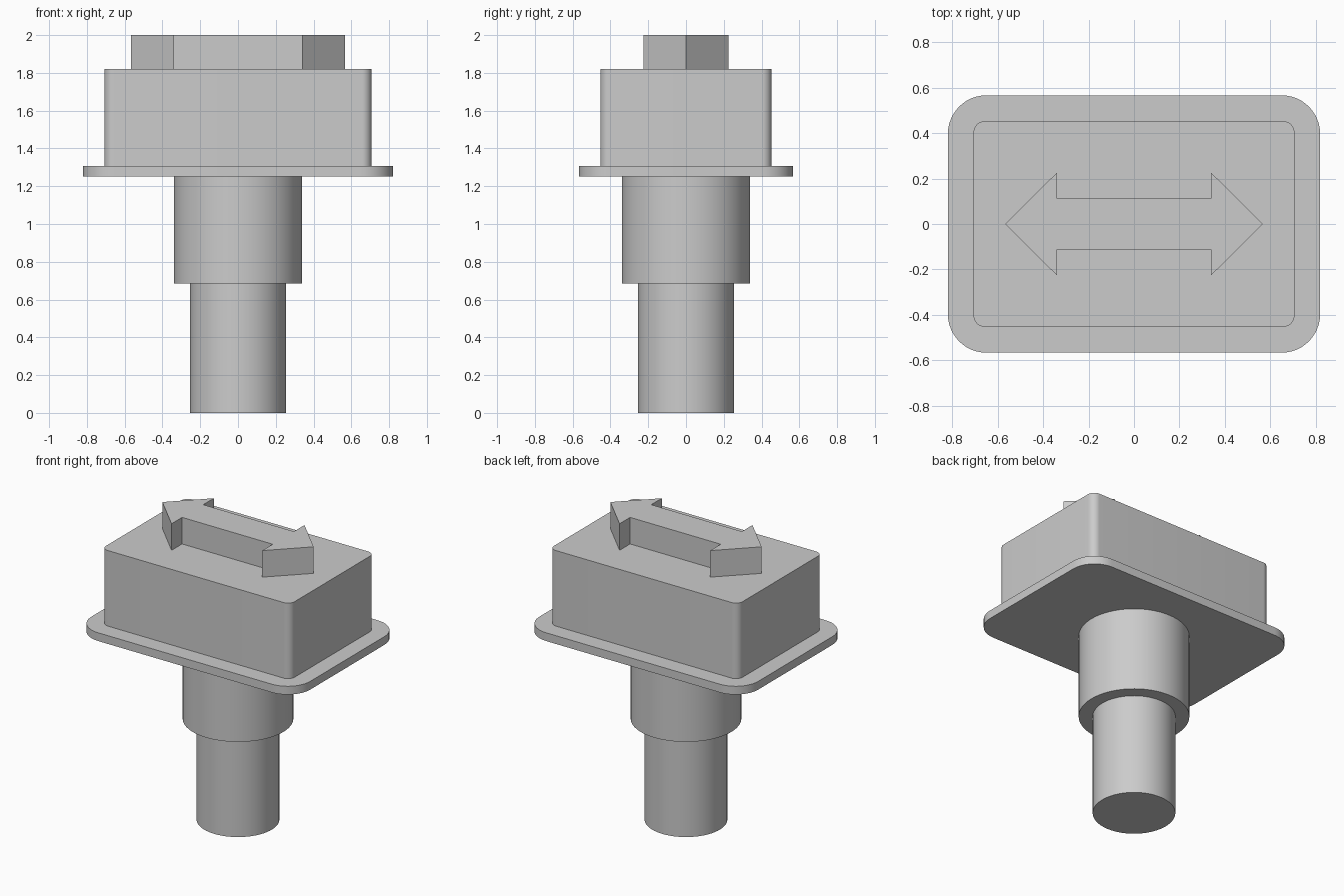
import bpy
import bmesh
from math import cos, sin, pi, radians

cube = bpy.data.objects.get("Cube")
if cube:
    bpy.data.objects.remove(cube, do_unlink=True)

grey = bpy.data.materials.new("plain_grey")
grey.use_nodes = True
colour = (0.6, 0.6, 0.6, 1)
grey.diffuse_color = colour
grey.node_tree.nodes["Principled BSDF"].inputs["Base Color"].default_value = colour


def prism(name, outline, bottom, top):
    """Extrude a flat outline between two heights."""
    bm = bmesh.new()
    face = bm.faces.new([bm.verts.new((x, y, bottom)) for x, y in outline])
    extruded = bmesh.ops.extrude_face_region(bm, geom=[face])["geom"]
    verts = [v for v in extruded if isinstance(v, bmesh.types.BMVert)]
    bmesh.ops.translate(bm, verts=verts, vec=(0, 0, top - bottom))
    bmesh.ops.recalc_face_normals(bm, faces=bm.faces)
    mesh = bpy.data.meshes.new(name)
    bm.to_mesh(mesh)
    bm.free()
    mesh.materials.append(grey)
    obj = bpy.data.objects.new(name, mesh)
    bpy.context.collection.objects.link(obj)
    bpy.ops.object.select_all(action="DESELECT")
    obj.select_set(True)
    bpy.context.view_layer.objects.active = obj
    bpy.ops.object.shade_smooth_by_angle(angle=radians(30))
    return obj


def circle(radius, sides=64):
    return [(radius * cos(2 * pi * i / sides), radius * sin(2 * pi * i / sides))
            for i in range(sides)]


def rounded_rectangle(half_x, half_y, radius, steps=12):
    points = []
    for corner, (sx, sy) in enumerate([(1, 1), (-1, 1), (-1, -1), (1, -1)]):
        for i in range(steps + 1):
            a = (corner + i / steps) * pi / 2
            points.append((sx * (half_x - radius) + radius * cos(a),
                           sy * (half_y - radius) + radius * sin(a)))
    return points


# Stepped round stem
prism("lower_stem", circle(0.254), 0, 0.685)
prism("upper_stem", circle(0.34), 0.685, 1.252)

# Flange and housing
prism("flange", rounded_rectangle(0.82, 0.567, 0.17), 1.252, 1.308)
prism("housing", rounded_rectangle(0.707, 0.453, 0.05), 1.308, 1.82)

# Raised double-headed arrow, mirrored from its right half
half = [(0.34, -0.113), (0.34, -0.226), (0.567, 0), (0.34, 0.226), (0.34, 0.113)]
prism("double_arrow", half + [(-x, y) for x, y in reversed(half)], 1.82, 2)
